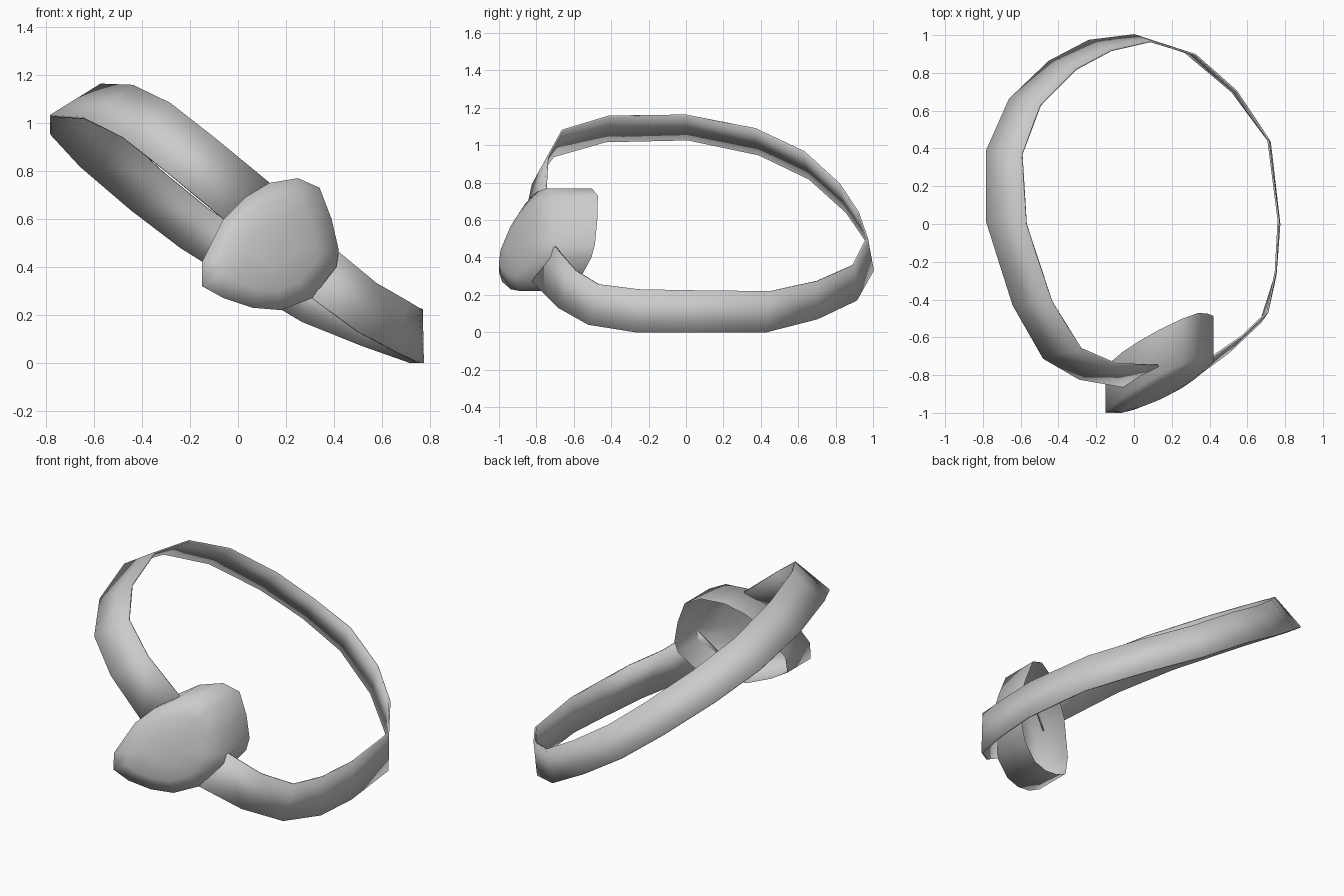
import bpy
import bmesh
import math
from mathutils import Vector

cube = bpy.data.objects.get("Cube")
if cube:
    bpy.data.objects.remove(cube, do_unlink=True)

# Single plain grey material
grey = bpy.data.materials.new("plain_grey")
grey.use_nodes = True
colour = (0.6, 0.6, 0.6, 1)
grey.diffuse_color = colour
grey.node_tree.nodes["Principled BSDF"].inputs["Base Color"].default_value = colour


def finish(bm, name, angle):
    """Turn a bmesh into a named, smooth-shaded object."""
    bmesh.ops.recalc_face_normals(bm, faces=bm.faces[:])
    mesh = bpy.data.meshes.new(name)
    bm.to_mesh(mesh)
    bm.free()
    mesh.materials.append(grey)
    obj = bpy.data.objects.new(name, mesh)
    bpy.context.collection.objects.link(obj)
    bpy.ops.object.select_all(action="DESELECT")
    obj.select_set(True)
    bpy.context.view_layer.objects.active = obj
    bpy.ops.object.shade_smooth_by_angle(angle=math.radians(angle))
    return obj


def bridge(bm, ring_a, ring_b, closed):
    """Join two rows of vertices with quads."""
    count = len(ring_a)
    for i in range(count if closed else count - 1):
        j = (i + 1) % count
        bm.faces.new((ring_a[i], ring_a[j], ring_b[j], ring_b[i]))


# Strap: lower edge path from one end round the back to the other end
lower_edge = [
    (-.06, -.86, .60), (-.29, -.82, .79), (-.48, -.71, .94), (-.64, -.43, 1.02),
    (-.78, .01, 1.03), (-.78, .39, .95), (-.66, .66, .82), (-.45, .86, .64),
    (-.24, .97, .48), (0, 1, .33), (.27, .91, .17), (.52, .70, .07),
    (.72, .43, 0), (.77, 0, 0), (.75, -.27, 0), (.67, -.52, .04),
    (.50, -.68, .13), (.31, -.82, .27),
]
# Strap width direction at a few stations, blended in between
width_keys = {
    0: (.19, .11, .15), 4: (.21, -.01, .13), 8: (.12, -.05, .16),
    12: (-.01, .02, .22), 14: (0, .02, .23), 17: (.11, .12, .19),
}


def strap_width(i):
    start = max(k for k in width_keys if k <= i)
    end = min(k for k in width_keys if k >= i)
    blend = (i - start) / max(end - start, 1)
    return Vector(width_keys[start]).lerp(Vector(width_keys[end]), blend)


bm = bmesh.new()
low = [bm.verts.new(p) for p in lower_edge]
high = [bm.verts.new(Vector(p) + strap_width(i)) for i, p in enumerate(lower_edge)]
bridge(bm, low, high, False)
strap = finish(bm, "strap", 40)
thickness = strap.modifiers.new("thickness", "SOLIDIFY")
thickness.thickness = 0.01
thickness.offset = 0

# Patch: open cup with a slanted rim, a deep wall and a shallow domed front
outline = [
    (-.15, .32), (-.15, .42), (-.06, .60), (.03, .69), (.13, .75), (.25, .77), (.34, .73),
    (.39, .60), (.42, .47), (.41, .40), (.31, .27), (.18, .22), (.06, .23), (-.06, .27),
]
centre = Vector((.13, .49))


def patch_ring(bm, scale, depth):
    ring = []
    for point in outline:
        x, z = centre.lerp(Vector(point), scale)
        ring.append(bm.verts.new((x, max(-1, .45 * x + .2 * z - depth), z)))
    return ring


bm = bmesh.new()
rings = [patch_ring(bm, s, d) for s, d in ((1, .77), (1, 1.01), (.7, 1.05), (.35, 1.07))]
for ring_a, ring_b in zip(rings, rings[1:]):
    bridge(bm, ring_a, ring_b, True)
bm.faces.new(rings[-1])
finish(bm, "patch", 100)
